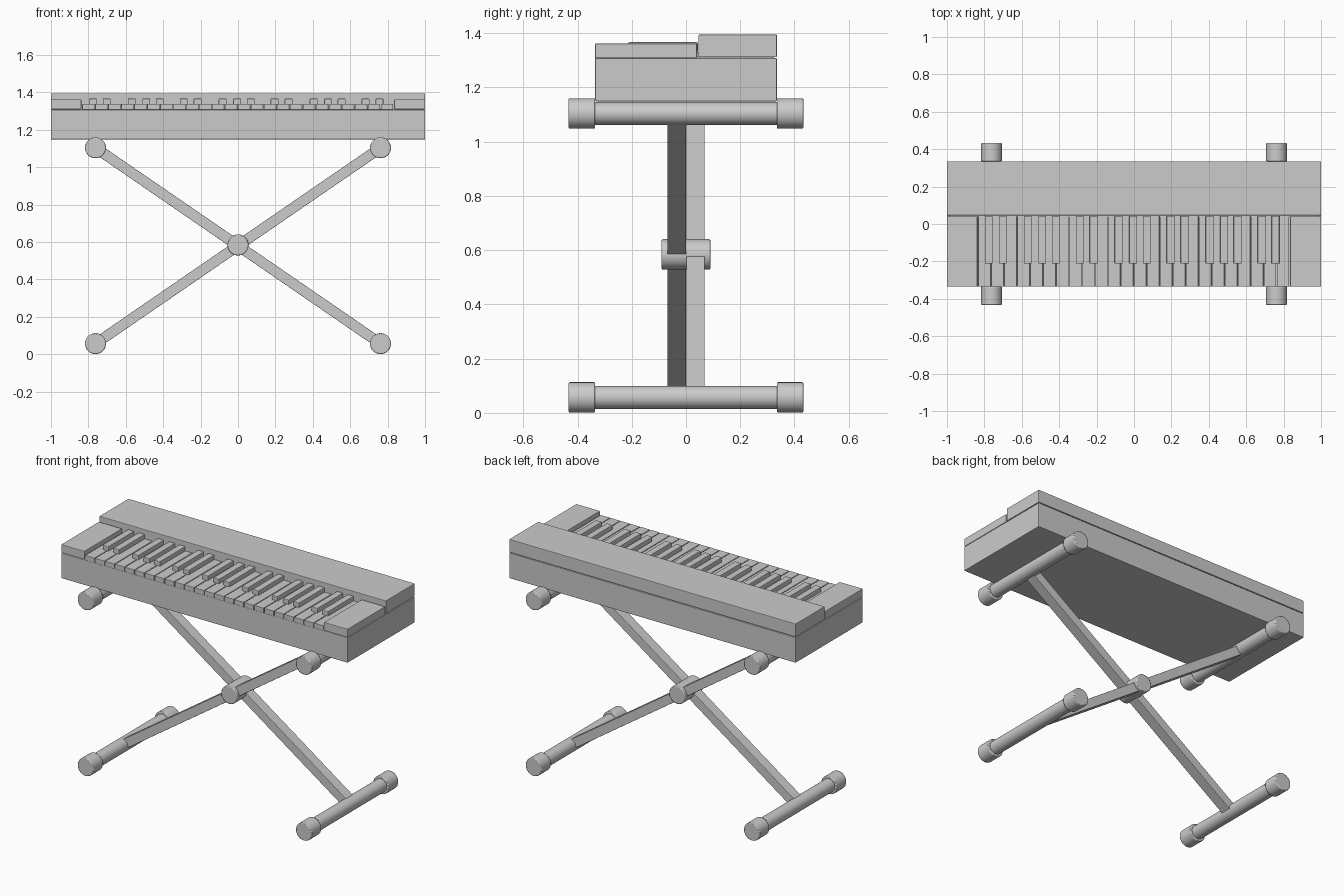
import bpy
import math
from mathutils import Vector

if "Cube" in bpy.data.objects:
    bpy.data.objects.remove(bpy.data.objects["Cube"], do_unlink=True)

grey = bpy.data.materials.new("plain grey")
grey.use_nodes = True
grey.diffuse_color = (0.6, 0.6, 0.6, 1)
grey.node_tree.nodes["Principled BSDF"].inputs["Base Color"].default_value = grey.diffuse_color


def finish(name, bevel):
    ob = bpy.context.object
    ob.name = name
    ob.data.materials.append(grey)
    bpy.ops.object.transform_apply(location=False, rotation=True, scale=True)
    if bevel:
        mod = ob.modifiers.new("soft edge", "BEVEL")
        mod.width = bevel
        mod.segments = 2
        mod.limit_method = "ANGLE"
        mod.angle_limit = math.radians(40)
    return ob


def box(name, low, high, bevel=0.0):
    low, high = Vector(low), Vector(high)
    bpy.ops.mesh.primitive_cube_add(size=1, location=(low + high) / 2)
    bpy.context.object.scale = high - low
    return finish(name, bevel)


def rod(name, x, z, y0, y1, radius, bevel=0.0):
    bpy.ops.mesh.primitive_cylinder_add(
        vertices=40, radius=radius, depth=y1 - y0,
        location=(x, (y0 + y1) / 2, z), rotation=(math.pi / 2, 0, 0))
    ob = finish(name, bevel)
    bpy.ops.object.shade_smooth_by_angle(angle=math.radians(35))
    return ob


DEPTH = 0.335
KEY_BACK = 0.04
KEYS_LEFT, KEYS_RIGHT = -0.835, 0.832
BED = 1.31

# Keyboard case: lower body, raised control panel and end cheeks
box("lower_body", (-1, -DEPTH, 1.149), (1, DEPTH, BED - 0.002), 0.003)
box("control_panel", (-1, KEY_BACK + 0.006, BED + 0.002), (1, DEPTH, 1.395), 0.003)
box("panel_core", (-0.99, KEY_BACK - 0.002, BED - 0.01), (0.99, DEPTH - 0.01, 1.33))
box("right_cheek", (-1, -DEPTH, BED), (KEYS_LEFT - 0.003, KEY_BACK, 1.362), 0.003)
box("left_cheek", (KEYS_RIGHT + 0.003, -DEPTH, BED), (1, KEY_BACK, 1.362), 0.003)

# White keys, with black keys after some notes of each octave
COUNT = 24
step = (KEYS_RIGHT - KEYS_LEFT) / COUNT
black_shift = {0: -0.011, 1: -0.006, 3: -0.011, 4: -0.003, 5: 0.0}
for i in range(COUNT):
    x = KEYS_LEFT + i * step
    box("white_key", (x + 0.002, -DEPTH, BED - 0.003),
        (x + step - 0.002, KEY_BACK + 0.004, 1.338), 0.002)
    note = i % 7
    if note in black_shift and i < COUNT - 1:
        c = x + step + black_shift[note]
        box("black_key", (c - 0.021, -0.212, BED), (c + 0.021, KEY_BACK + 0.004, 1.367), 0.004)

# Stand: four cross tubes with end caps
TOP_Z, FOOT_Z, SPREAD = 1.104, 0.057, 0.762
for height, z in (("upper", TOP_Z), ("lower", FOOT_Z)):
    for side, x in (("left", SPREAD), ("right", -SPREAD)):
        rod(f"{height}_{side}_tube", x, z, -0.4, 0.4, 0.042)
        rod(f"{height}_{side}_front_cap", x, z, -0.433, -DEPTH, 0.056, 0.005)
        rod(f"{height}_{side}_back_cap", x, z, DEPTH, 0.433, 0.056, 0.005)

# Crossed legs side by side, joined at a pivot
middle = (TOP_Z + FOOT_Z) / 2
rise = TOP_Z - FOOT_Z
tilt = math.atan2(rise, 2 * SPREAD)
for name, y, sign in (("front_leg", -0.034, -1), ("back_leg", 0.035, 1)):
    bpy.ops.mesh.primitive_cube_add(size=1, location=(0, y, middle), rotation=(0, sign * tilt, 0))
    bpy.context.object.scale = (math.hypot(rise, 2 * SPREAD) - 0.05, 0.068, 0.056)
    finish(name, 0.002)
rod("pivot", 0, middle + 0.004, -0.09, 0.09, 0.056, 0.005)
